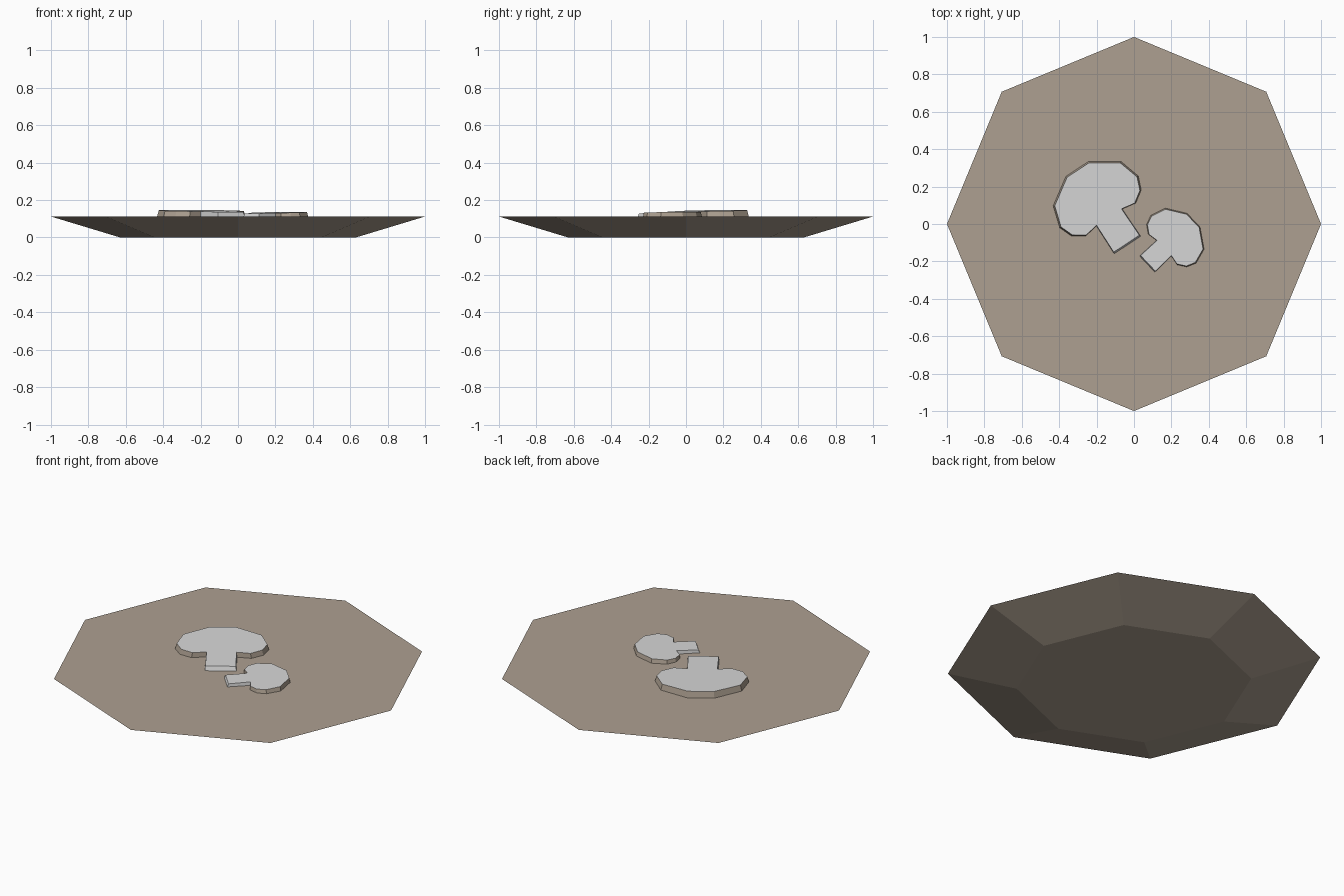
import bpy
import bmesh
from math import atan2
from mathutils import Matrix

if "Cube" in bpy.data.objects:
    bpy.data.objects.remove(bpy.data.objects["Cube"], do_unlink=True)

PLATE_TOP = 0.112


def make_material(name, rgb):
    mat = bpy.data.materials.new(name)
    mat.use_nodes = True
    colour = (*rgb, 1.0)
    mat.diffuse_color = colour
    mat.node_tree.nodes["Principled BSDF"].inputs["Base Color"].default_value = colour
    return mat


taupe = make_material("warm taupe", (0.42, 0.353, 0.284))
pale = make_material("pale grey", (0.68, 0.68, 0.68))


def finish(name, bm, materials):
    bmesh.ops.recalc_face_normals(bm, faces=bm.faces[:])
    mesh = bpy.data.meshes.new(name)
    bm.to_mesh(mesh)
    bm.free()
    for mat in materials:
        mesh.materials.append(mat)
    obj = bpy.data.objects.new(name, mesh)
    bpy.context.collection.objects.link(obj)
    return obj


# Octagonal plate with sloping sides
bm = bmesh.new()
bmesh.ops.create_cone(bm, cap_ends=True, segments=8, radius1=0.63, radius2=1.0,
                      depth=PLATE_TOP)
# Turn so that corners lie on the axes
corner = max((v for v in bm.verts if v.co.z > 0), key=lambda v: v.co.x).co
bmesh.ops.rotate(bm, verts=bm.verts[:],
                 matrix=Matrix.Rotation(-atan2(corner.y, corner.x), 3, "Z"))
bmesh.ops.translate(bm, verts=bm.verts[:], vec=(0, 0, PLATE_TOP / 2))
finish("plate", bm, [taupe])

# Half outline of a mushroom slice: stem end first, cap crown last
STEM_LENGTH = 0.17
HALF = [(0.082, 0), (0.08, STEM_LENGTH), (0.155, 0.157), (0.216, 0.198),
        (0.243, 0.267), (0.209, 0.38), (0.07, 0.471)]


def mushroom_slice(name, origin, axis, scale):
    outline = HALF + [(-x, y) for x, y in reversed(HALF)]
    bm = bmesh.new()
    # Base ring is slightly wider; the top rises gently towards the crown
    base = [bm.verts.new((x * 1.035, y + (y - 0.25) * 0.035, 0)) for x, y in outline]
    top = [bm.verts.new((x, y, 0.024 + 0.025 * y)) for x, y in outline]
    bm.faces.new(top)
    bm.faces.new(base[::-1])
    for i in range(len(outline)):
        j = (i + 1) % len(outline)
        side = bm.faces.new((base[i], base[j], top[j], top[i]))
        side.material_index = 1 if side.calc_center_median().y > STEM_LENGTH * 0.8 else 0
    obj = finish(name, bm, [pale, taupe])
    obj.location = (*origin, PLATE_TOP)
    obj.rotation_euler.z = atan2(-axis[0], axis[1])
    obj.scale = (scale,) * 3


mushroom_slice("large_mushroom_slice", (-0.04, -0.105), (-0.55, 0.835), 1.0)
mushroom_slice("small_mushroom_slice", (0.075, -0.21), (0.727, 0.687), 0.7)
